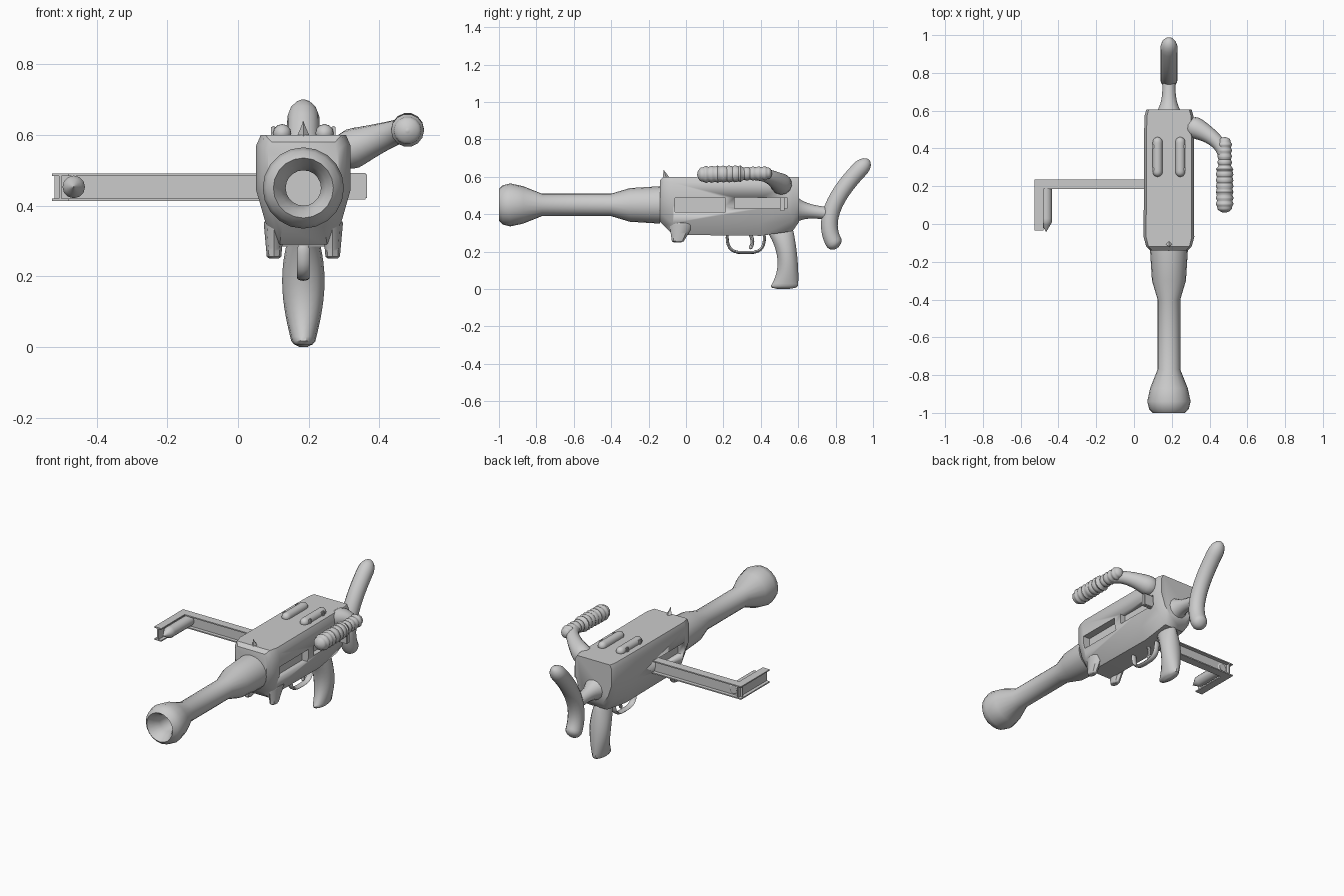
import bpy, bmesh, math
from mathutils import Vector

default_cube = bpy.data.objects.get("Cube")
if default_cube:
    bpy.data.objects.remove(default_cube, do_unlink=True)

shade = (0.6, 0.6, 0.6, 1)
grey = bpy.data.materials.new("plain grey")
grey.use_nodes = True
grey.diffuse_color = shade
grey.node_tree.nodes["Principled BSDF"].inputs["Base Color"].default_value = shade

X, Y, Z = Vector((1, 0, 0)), Vector((0, 1, 0)), Vector((0, 0, 1))
MIDDLE = 0.185      # x of the main body
AXIS = 0.45         # height of the barrel axis


def finish(name, bm, bevel=0):
    """Turn a bmesh into a grey object with sharp edges kept."""
    if bevel:
        bmesh.ops.bevel(bm, geom=bm.edges[:], offset=bevel, segments=2, affect='EDGES')
    bmesh.ops.recalc_face_normals(bm, faces=bm.faces[:])
    mesh = bpy.data.meshes.new(name)
    bm.to_mesh(mesh)
    bm.free()
    mesh.materials.append(grey)
    ob = bpy.data.objects.new(name, mesh)
    bpy.context.collection.objects.link(ob)
    bpy.ops.object.select_all(action='DESELECT')
    bpy.context.view_layer.objects.active = ob
    ob.select_set(True)
    bpy.ops.object.shade_smooth_by_angle(angle=math.radians(40))
    return ob


def loft(name, rings):
    """Skin a list of equal rings and cap both ends."""
    bm = bmesh.new()
    rows = [[bm.verts.new(point) for point in ring] for ring in rings]
    for near, far in zip(rows, rows[1:]):
        for i in range(len(near)):
            bm.faces.new((near[i - 1], near[i], far[i], far[i - 1]))
    bm.faces.new(rows[0])
    bm.faces.new(rows[-1])
    return finish(name, bm)


def ellipse(centre, across, up, sides):
    angles = [math.tau * k / sides for k in range(sides)]
    return [centre + across * math.cos(a) + up * math.sin(a) for a in angles]


def curve(*controls):
    """Bezier path through any number of control points."""
    def path(t):
        points = [Vector(c) for c in controls]
        while len(points) > 1:
            points = [a.lerp(b, t) for a, b in zip(points, points[1:])]
        return points[0]
    return path


def sweep(name, path, width, depth=None, side=X, along=None, sides=12, steps=20, blunt=1):
    """Sweep an ellipse with rounded ends; width and depth are radius rules of t."""
    depth = depth or width
    times = [(1 - math.cos(math.pi * i / steps)) / 2 for i in range(steps + 1)]
    points = [path(t) for t in times]
    length = sum((b - a).length for a, b in zip(points, points[1:]))
    rings = []
    for i, t in enumerate(times):
        heading = along or (points[min(i + 1, steps)] - points[max(i - 1, 0)]).normalized()
        across = (side - heading * side.dot(heading)).normalized()
        wide, deep = max(width(t), 0.002), max(depth(t), 0.002)
        reach = min(t, 1 - t) * length / (blunt * min(wide, deep))
        cap = max(math.sqrt(1 - (1 - min(reach, 1)) ** 2), 1 - blunt, 0.1)
        rings.append(ellipse(points[i], across * wide * cap, heading.cross(across) * deep * cap, sides))
    return loft(name, rings)


def box(name, centre, size, bevel=0):
    bm = bmesh.new()
    for v in bmesh.ops.create_cube(bm, size=1)["verts"]:
        v.co = Vector(centre) + v.co * Vector(size)
    return finish(name, bm, bevel)


def beam(name, centre, size):
    """Horizontal beam: top and bottom flanges joined by an upright web."""
    centre, thin = Vector(centre), 0.007
    long, broad, tall = size
    for s in (-1, 1):
        box(name + "_flange", centre + Z * s * (tall - thin) / 2, (long, broad, thin))
    web = (long, thin, tall - thin) if long > broad else (thin, broad, tall - thin)
    box(name + "_web", centre, web)


# Barrel: stepped collar, straight tube, flared muzzle and open bore
barrel = [(-0.14, 0.1), (-0.3, 0.09), (-0.4, 0.06), (-0.77, 0.06), (-0.87, 0.1),
          (-0.94, 0.115), (-0.98, 0.105), (-1, 0.085), (-0.97, 0.065), (-0.93, 0.05), (-0.6, 0.05)]
loft("barrel", [ellipse(Vector((MIDDLE, y, AXIS)), X * r, Z * r, 20) for y, r in barrel])


# Receiver: one half outline mirrored, scaled along the length
def section(y, width, low, high=0.6):
    outline = [(0.5, 0), (0.8, 0.2), (1, 0.5), (1, 0.9), (0.9, 1)]
    right = [(MIDDLE + width * a, y, low + (high - low) * b) for a, b in outline]
    left = [(2 * MIDDLE - x, y, z) for x, y, z in reversed(right)]
    return right + left


receiver = loft("receiver", [section(-0.14, 0.1, 0.36, 0.58), section(-0.12, 0.12, 0.34),
                             section(-0.07, 0.134, 0.29), section(0.4, 0.132, 0.285),
                             section(0.57, 0.13, 0.31), section(0.605, 0.12, 0.36)])


def cut_window(x, y, z, length, tall):
    cutter = box("window_cutter", (x, y, z), (0.1, length, tall))
    cutter.hide_render = True
    cut = receiver.modifiers.new("window", 'BOOLEAN')
    cut.operation, cut.solver, cut.object = 'DIFFERENCE', 'EXACT', cutter
    bpy.context.view_layer.objects.active = receiver
    bpy.ops.object.modifier_apply(modifier=cut.name)
    bpy.data.objects.remove(cutter, do_unlink=True)


for s in (-1, 1):
    cut_window(MIDDLE + s * 0.14, 0.075, AXIS, 0.27, 0.075)
cut_window(MIDDLE + 0.15, 0.4, 0.46, 0.28, 0.06)
box("bolt_handle", (0.32, 0.515, 0.455), (0.09, 0.025, 0.075), 0.004)

# Paired top rails with posts, and lugs under the front
for s in (-1, 1):
    x = MIDDLE + s * 0.06
    sweep("top_rail", curve((x, 0.25, 0.605), (x, 0.46, 0.605)), lambda t: 0.026)
    for y in (0.29, 0.41):
        box("rail_post", (x + s * 0.025, y, 0.605), (0.012, 0.02, 0.04), 0.003)
    x = MIDDLE + s * 0.083
    sweep("front_lug", curve((x, -0.02, 0.36), (x, -0.045, 0.25)), lambda t: 0.03 - 0.01 * t,
          lambda t: 0.07 - 0.04 * t, along=-Z, sides=8, blunt=0.3)

# Front sight spike
sweep("front_sight", curve((MIDDLE, -0.1, 0.58), (MIDDLE, -0.12, 0.638)),
      lambda t: 0.025 * (1 - t), along=Z, sides=4, steps=6, blunt=0.1)

# Pistol grip: narrow at the waist, with a toe at the bottom
sweep("pistol_grip", curve((MIDDLE, 0.49, 0.34), (MIDDLE, 0.58, 0.15), (MIDDLE, 0.52, 0)),
      lambda t: 0.03 + 0.03 * math.sin(math.pi * t ** 0.8),
      lambda t: 0.055 + 0.1 * (t - 0.5) ** 2, along=-Z, sides=14, blunt=0.6)


# Trigger and squared guard loop
def guard_path(t):
    c, s = math.cos(math.pi * t), math.sin(math.pi * t)
    return Vector((MIDDLE, 0.32 - 0.1 * math.copysign(abs(c) ** 0.6, c), 0.3 - 0.105 * abs(s) ** 0.6))


sweep("trigger_guard", guard_path, lambda t: 0.018, lambda t: 0.008, sides=8)
sweep("trigger", curve((MIDDLE, 0.34, 0.3), (MIDDLE, 0.37, 0.25), (MIDDLE, 0.34, 0.215)),
      lambda t: 0.01, sides=8, steps=10)

# Rear neck and curved shoulder rest
sweep("stock_neck", curve((MIDDLE, 0.56, 0.43), (MIDDLE, 0.79, 0.4)),
      lambda t: 0.034 + 0.06 * (1 - t) ** 4, along=Y, blunt=0.2)
sweep("shoulder_rest", curve((MIDDLE, 0.98, 0.69), (MIDDLE, 0.67, 0.4), (MIDDLE, 0.81, 0.22)),
      lambda t: 0.046, sides=14, steps=24)

# Side handle: bent arm, then grip with finger ridges
sweep("handle_arm", curve((0.27, 0.53, 0.54), (0.47, 0.46, 0.62), (0.48, 0.35, 0.615)),
      lambda t: 0.034 + 0.04 * (1 - t) ** 3, side=Z)
sweep("handle_grip", curve((0.48, 0.46, 0.62), (0.48, 0.06, 0.612)),
      lambda t: (0.044 if t > 0.4 else 0.036) + 0.003 * math.sin(80 * t), sides=14, steps=60)

# Side arm with its forward-turned end
beam("side_arm", (-0.21, 0.21, 0.452), (0.62, 0.05, 0.078))
beam("side_arm_end", (-0.503, 0.1, 0.452), (0.046, 0.27, 0.078))

# Pointed round rod held beside the arm end
sweep("pointed_rod", curve((-0.465, 0.22, 0.453), (-0.465, -0.042, 0.453)),
      lambda t: 0.032 * min(1, 5 * (1 - t)), blunt=0.3)
